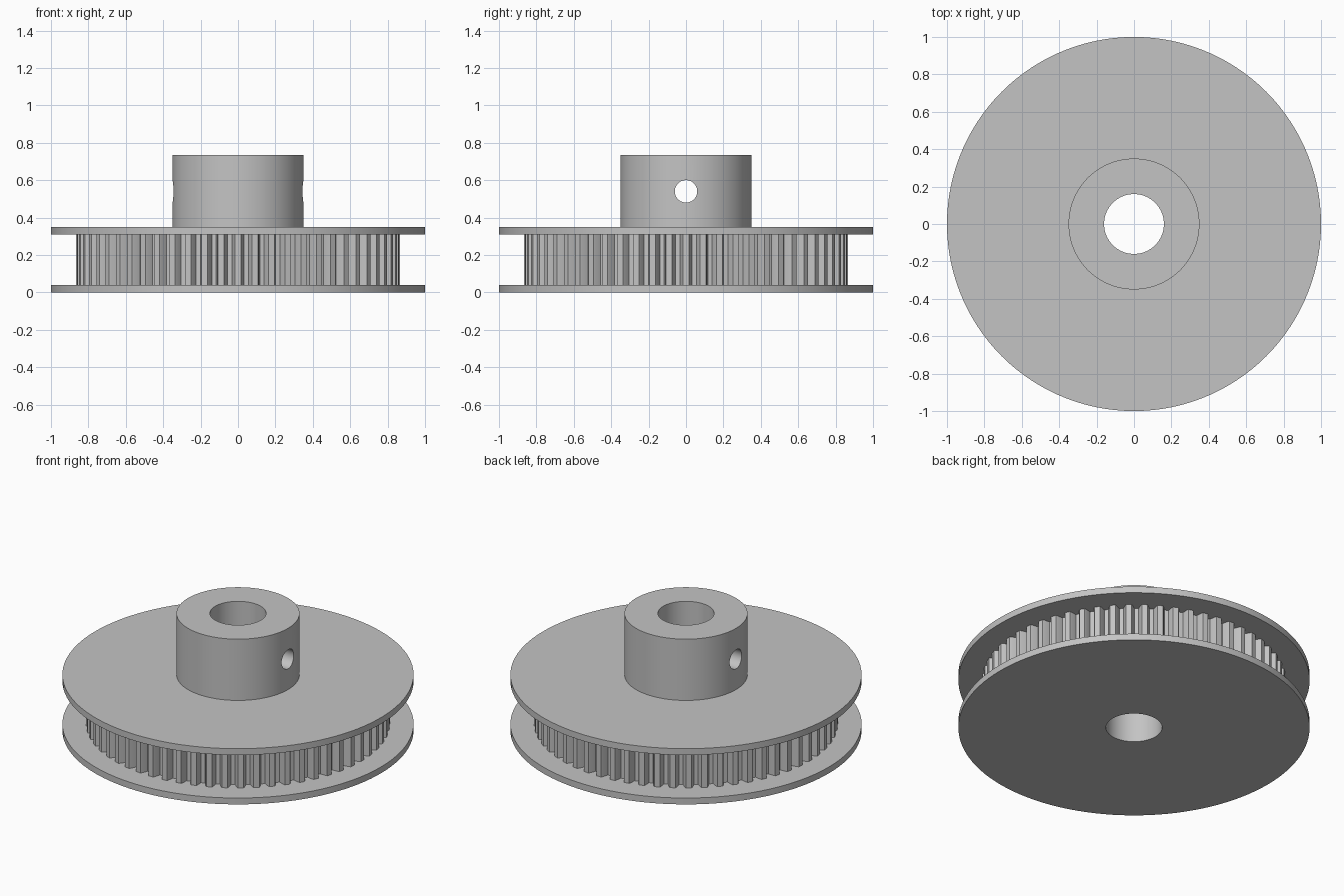
import bpy
import bmesh
from math import cos, sin, radians, tau

if "Cube" in bpy.data.objects:
    bpy.data.objects.remove(bpy.data.objects["Cube"], do_unlink=True)

BORE = 0.16
TEETH = 60
ROOT, TIP = 0.82, 0.865

metal = bpy.data.materials.new("plain_grey")
metal.use_nodes = True
grey = (0.55, 0.55, 0.55, 1)
metal.diffuse_color = grey
metal.node_tree.nodes["Principled BSDF"].inputs["Base Color"].default_value = grey


def bored_ring(name, outline, z0, z1):
    """Extrude an outline of (radius, angle) points around the central bore."""
    bm = bmesh.new()
    columns = []
    for r, a in outline:
        corners = [(r, z0), (r, z1), (BORE, z1), (BORE, z0)]
        columns.append([bm.verts.new((q * cos(a), q * sin(a), z)) for q, z in corners])
    for i, here in enumerate(columns):
        there = columns[(i + 1) % len(columns)]
        for k in range(4):
            m = (k + 1) % 4
            bm.faces.new((here[k], there[k], there[m], here[m]))
    bmesh.ops.recalc_face_normals(bm, faces=bm.faces)
    mesh = bpy.data.meshes.new(name)
    bm.to_mesh(mesh)
    bm.free()
    mesh.materials.append(metal)
    obj = bpy.data.objects.new(name, mesh)
    bpy.context.collection.objects.link(obj)
    return obj


def circle(radius, count=120):
    return [(radius, tau * i / count) for i in range(count)]


def activate(obj):
    bpy.ops.object.select_all(action="DESELECT")
    obj.select_set(True)
    bpy.context.view_layer.objects.active = obj


# Toothed rim: narrow teeth with sloping flanks, one centred on each axis
half_tooth = [(TIP, 0.016), (TIP - 0.012, 0.022), (ROOT, 0.031)]
tooth = [(r, -w / r) for r, w in reversed(half_tooth)] + [(r, w / r) for r, w in half_tooth]
teeth = [(r, tau * i / TEETH + a) for i in range(TEETH) for r, a in tooth]
rim = bored_ring("toothed_rim", teeth, 0.04, 0.31)

# Flanges on both sides of the belt track
lower = bored_ring("lower_flange", circle(1.0), 0.0, 0.04)
upper = bored_ring("upper_flange", circle(1.0), 0.31, 0.35)

# Hub with a set screw hole drilled across it
hub = bored_ring("hub", circle(0.35), 0.35, 0.735)
bpy.ops.mesh.primitive_cylinder_add(vertices=48, radius=0.06, depth=1,
                                    location=(0, 0, 0.54), rotation=(0, radians(90), 0))
drill = bpy.context.object
drill.name = "screw_hole_cutter"
drill.hide_render = True
drill.data.materials.append(metal)
cut = hub.modifiers.new("screw_hole", "BOOLEAN")
cut.operation = "DIFFERENCE"
cut.solver = "EXACT"
cut.object = drill
activate(hub)
bpy.ops.object.modifier_apply(modifier=cut.name)
bpy.data.objects.remove(drill, do_unlink=True)

# Smooth round walls, crisp edges
for part in (rim, lower, upper, hub):
    activate(part)
    bpy.ops.object.shade_smooth_by_angle(angle=radians(20))
